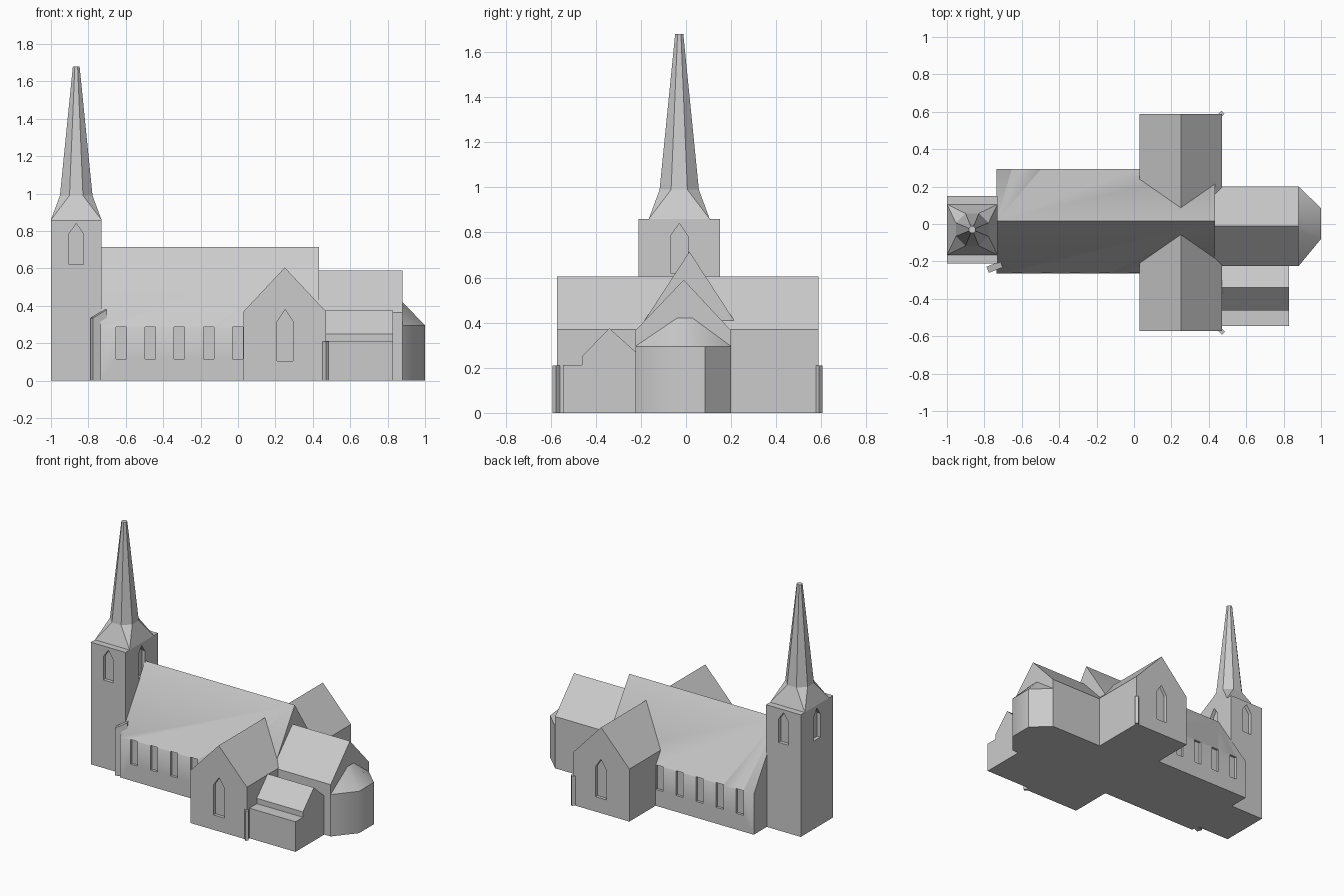
import bpy, bmesh, math
from mathutils import Matrix, Vector

if "Cube" in bpy.data.objects:
    bpy.data.objects.remove(bpy.data.objects["Cube"])

stone = bpy.data.materials.new("pale grey stone")
stone.diffuse_color = (0.6, 0.6, 0.6, 1)
stone.use_nodes = True
stone.node_tree.nodes["Principled BSDF"].inputs["Base Color"].default_value = stone.diffuse_color


def finish(name, bm, smooth=None):
    bmesh.ops.recalc_face_normals(bm, faces=bm.faces)
    me = bpy.data.meshes.new(name)
    bm.to_mesh(me)
    bm.free()
    me.materials.append(stone)
    ob = bpy.data.objects.new(name, me)
    bpy.context.collection.objects.link(ob)
    if smooth:
        smooth_by_angle(ob, smooth)
    return ob


def smooth_by_angle(ob, angle):
    bpy.ops.object.select_all(action='DESELECT')
    ob.select_set(True)
    bpy.context.view_layer.objects.active = ob
    bpy.ops.object.shade_smooth_by_angle(angle=math.radians(angle))


def add_prism(bm, profile, axis, a, b):
    """Extrude a (horizontal, z) profile along x or y from a to b."""
    def at(p, t):
        return (t, p[0], p[1]) if axis == 'x' else (p[0], t, p[1])
    lo = [bm.verts.new(at(p, a)) for p in profile]
    hi = [bm.verts.new(at(p, b)) for p in profile]
    bm.faces.new(lo)
    bm.faces.new(hi[::-1])
    n = len(profile)
    for i in range(n):
        j = (i + 1) % n
        bm.faces.new((lo[i], lo[j], hi[j], hi[i]))


def prism(name, profile, axis, a, b):
    bm = bmesh.new()
    add_prism(bm, profile, axis, a, b)
    return finish(name, bm)


def gable(lo, mid, hi, eave, ridge):
    return [(lo, 0), (hi, 0), (hi, eave), (mid, ridge), (lo, eave)]


def lancet(c, w, z0, shoulder, top):
    return [(c - w, z0), (c + w, z0), (c + w, shoulder), (c, top), (c - w, shoulder)]


def cut(ob, pieces):
    """Recess windows; pieces are (profile, axis, a, b)."""
    bm = bmesh.new()
    for p in pieces:
        add_prism(bm, *p)
    cutter = finish("window_cutter", bm)
    cutter.hide_render = True
    mod = ob.modifiers.new("windows", 'BOOLEAN')
    mod.operation = 'DIFFERENCE'
    mod.solver = 'EXACT'
    mod.object = cutter
    bpy.context.view_layer.objects.active = ob
    bpy.ops.object.modifier_apply(modifier=mod.name)
    bpy.data.objects.remove(cutter)


# Tower with a pointed window on each side
tower = prism("tower", [(-1, 0), (-0.73, 0), (-0.73, 0.86), (-1, 0.86)], 'y', -0.21, 0.15)
wx, wy = lancet(-0.865, 0.038, 0.62, 0.785, 0.84), lancet(-0.03, 0.038, 0.62, 0.785, 0.84)
cut(tower, [(wx, 'y', -0.25, -0.185), (wx, 'y', 0.125, 0.2),
            (wy, 'x', -1.05, -0.975), (wy, 'x', -0.755, -0.7)])

# Spire: square foot turning into a tall eight-sided taper
bm = bmesh.new()
cx, cy = -0.865, -0.03


def octagon(r, z):
    k = r / math.cos(math.pi / 8)
    return [bm.verts.new((cx + k * math.cos(math.pi * (2 * i + 1) / 8),
                          cy + k * math.sin(math.pi * (2 * i + 1) / 8), z)) for i in range(8)]


foot = [bm.verts.new((cx + 0.135 * sx, cy + 0.135 * sy, 0.86))
        for sx, sy in ((1, 1), (-1, 1), (-1, -1), (1, -1))]
low, top = octagon(0.087, 0.99), octagon(0.018, 1.68)
for i in range(8):
    j = (i + 1) % 8
    bm.faces.new((low[i], low[j], top[j], top[i]))
for c in range(4):
    a, b = 2 * c, 2 * c + 1
    bm.faces.new((foot[c], low[b], low[a]))
    bm.faces.new((foot[c], foot[(c + 1) % 4], low[(b + 1) % 8], low[b]))
bm.faces.new(top)
bm.faces.new(foot)
finish("spire", bm)

# Nave with a row of windows under each eave
nave = prism("nave", gable(-0.265, 0.015, 0.295, 0.285, 0.715), 'x', -0.735, 0.432)
slots = []
for i in range(5):
    c = -0.625 + 0.156 * i
    slot = [(c - 0.028, 0.115), (c + 0.028, 0.115), (c + 0.028, 0.288), (c - 0.028, 0.288)]
    slots += [(slot, 'y', -0.3, -0.247), (slot, 'y', 0.277, 0.33)]
cut(nave, slots)
smooth_by_angle(nave, 38)

# Transept crossing the nave, one window per gable
transept = prism("transept", gable(0.03, 0.25, 0.47, 0.37, 0.605), 'y', -0.572, 0.588)
wt = lancet(0.252, 0.043, 0.105, 0.315, 0.38)
cut(transept, [(wt, 'y', -0.62, -0.55), (wt, 'y', 0.566, 0.64)])

# Chancel and side vestry
prism("chancel", gable(-0.225, -0.01, 0.2, 0.365, 0.59), 'x', 0.4, 0.88)
prism("vestry", [(-0.545, 0), (-0.2, 0), (-0.2, 0.25), (-0.34, 0.375), (-0.462, 0.25),
                 (-0.462, 0.212), (-0.545, 0.212)], 'x', 0.45, 0.83)

# Apse with hipped roof
bm = bmesh.new()
plan = [(0.87, -0.225), (0.88, -0.225), (1, -0.08), (1, 0.085), (0.88, 0.2), (0.87, 0.2)]
base = [bm.verts.new((x, y, 0)) for x, y in plan]
eave = [bm.verts.new((x, y, 0.295)) for x, y in plan]
r0, r1 = bm.verts.new((0.88, -0.04, 0.42)), bm.verts.new((0.88, 0.03, 0.42))
bm.faces.new(base)
for i in range(6):
    j = (i + 1) % 6
    bm.faces.new((base[i], base[j], eave[j], eave[i]))
bm.faces.new((eave[1], eave[2], r0))
bm.faces.new((eave[2], eave[3], r1, r0))
bm.faces.new((eave[3], eave[4], r1))
bm.faces.new((eave[4], eave[5], eave[0], eave[1], r0, r1))
finish("apse", bm, 42)


# Small diagonal corner buttresses
def buttress(name, x, y, sx, sy, length, width, height, turn):
    bm = bmesh.new()
    bmesh.ops.create_cube(bm, size=1)
    for v in bm.verts:
        if v.co.z > 0 and v.co.x > 0:
            v.co.z -= 0.12 if height > 0.3 else 0
            
    bmesh.ops.transform(bm, verts=bm.verts, matrix=Matrix.Translation((x, y, height / 2))
                        @ Matrix.Rotation(math.atan2(sy, sx) + turn, 4, 'Z')
                        @ Matrix.Diagonal((length, width, height, 1)))
    finish(name, bm)


buttress("transept_buttress_front", 0.467, -0.572, 1, -1, 0.035, 0.022, 0.21, 0)
buttress("transept_buttress_back", 0.467, 0.588, 1, 1, 0.026, 0.022, 0.21, 0)
buttress("nave_buttress", -0.745, -0.23, -1, -0.4, 0.08, 0.035, 0.38, 0)
